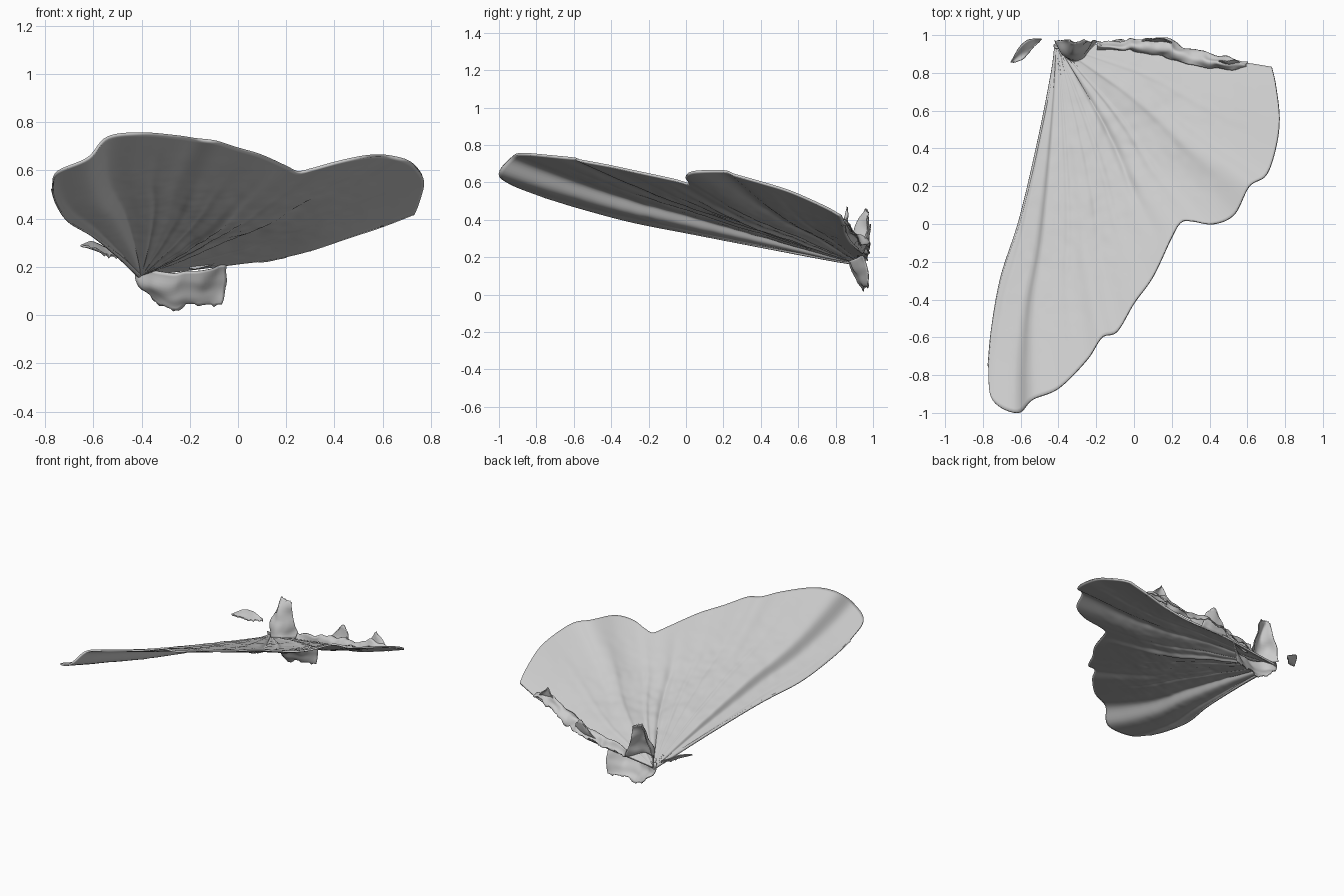
import bpy, math, random
from mathutils import Vector, noise

if "Cube" in bpy.data.objects:
    bpy.data.objects.remove(bpy.data.objects["Cube"])
random.seed(4)


def resample(pts, n):
    """Smooth curve through the points, n+1 samples evenly spaced by length."""
    p = [Vector(q) for q in pts]
    p = [2 * p[0] - p[1]] + p + [2 * p[-1] - p[-2]]
    fine = []
    for i in range(1, len(p) - 2):
        a, b, c, d = p[i - 1:i + 3]
        for k in range(16):
            t = k / 16
            fine.append(0.5 * (2 * b + (c - a) * t + (2 * a - 5 * b + 4 * c - d) * t * t
                               + (3 * b - a - 3 * c + d) * t ** 3))
    fine.append(p[-2])
    dist = [0.0]
    for a, b in zip(fine, fine[1:]):
        dist.append(dist[-1] + (b - a).length)
    out, j = [], 0
    for k in range(n + 1):
        s = dist[-1] * k / n
        while j < len(fine) - 2 and dist[j + 1] < s:
            j += 1
        t = (s - dist[j]) / max(dist[j + 1] - dist[j], 1e-9)
        out.append(fine[j].lerp(fine[j + 1], min(t, 1)))
    return out


def sheet(name, rows, thick):
    """Skin a grid of points into a thin smooth sheet."""
    n = len(rows[0])
    faces = [(r * n + c, r * n + c + 1, (r + 1) * n + c + 1, (r + 1) * n + c)
             for r in range(len(rows) - 1) for c in range(n - 1)]
    me = bpy.data.meshes.new(name)
    me.from_pydata([v for row in rows for v in row], [], faces)
    ob = bpy.data.objects.new(name, me)
    bpy.context.collection.objects.link(ob)
    me.shade_smooth()
    if thick:
        s = ob.modifiers.new("thickness", 'SOLIDIFY')
        s.thickness, s.offset = thick, 0
    return ob


def flap(name, curves, n=28, m=14, crumple=0.012, thick=0.006):
    """Torn scrap of membrane lofted through a few curves, with a crumpled surface."""
    lines = [resample(c, n) for c in curves]
    cols = [resample([l[i] for l in lines], m) for i in range(n + 1)]
    for col in cols:
        for k, v in enumerate(col):
            v += noise.noise_vector(v * 14) * crumple
            v.y = min(v.y, 0.985)
            if k == m:                       # ragged torn edge
                v.z += random.uniform(-0.008, 0.008)
    return sheet(name, cols, thick)


# Wing pair: outlines of leading edge, scalloped outer margin and hind edge
leading = [(-.41, .95, .165), (-.43, .8, .185), (-.50, .45, .25), (-.60, .03, .33),
           (-.70, -.28, .39), (-.75, -.55, .46), (-.77, -.75, .52)]
margin = [(-.77, -.75, .52), (-.75, -.93, .59), (-.62, -1, .65), (-.54, -.93, .735),
          (-.40, -.87, .752), (-.25, -.72, .74), (-.17, -.60, .728), (-.09, -.57, .718),
          (0, -.42, .69), (.10, -.28, .66), (.20, -.07, .615), (.25, .01, .592),
          (.31, .015, .605), (.42, 0, .635), (.53, .05, .657), (.61, .20, .66),
          (.70, .26, .64), (.75, .40, .60), (.77, .56, .55), (.75, .74, .47), (.73, .83, .42)]
hind = [(-.41, .95, .165), (-.2, .95, .19), (0, .95, .215), (.15, .93, .235),
        (.3, .89, .27), (.45, .86, .32), (.6, .85, .37), (.73, .83, .42)]
NU, NV = 150, 90
A, M, B = resample(leading, NV), resample(margin, NU), resample(hind, NV)
root, tip, corner = A[0], M[0], M[-1]

veins = [.06, .16, .26, .36, .45, .62, .74, .86]
rows = []
for j in range(NV + 1):
    v, row = j / NV, []
    for i in range(NU + 1):
        u = i / NU
        p = A[j].lerp(B[j], u) + root.lerp(M[i], v) - root.lerp(tip.lerp(corner, u), v)
        fade = math.sin(math.pi * min(1, v * 1.02)) * math.sin(math.pi * u) ** .5
        z = sum(.006 * math.exp(-((u - w) / .012) ** 2) for w in veins)
        z -= .016 * math.exp(-((u - .54) / .018) ** 2)       # fold between the two wings
        z += .008 * noise.noise(p * 6) + .004 * noise.noise(p * 18)
        p.z += z * fade
        row.append(p)
    rows.append(row)
sheet("wing_pair", rows, .012)

# Thickened leading-edge rib
rib = bpy.data.curves.new("leading_rib", 'CURVE')
rib.dimensions, rib.bevel_depth, rib.bevel_resolution = '3D', .011, 2
sp = rib.splines.new('POLY')
sp.points.add(NV)
for k, p in enumerate(A):
    sp.points[k].co = (*p, 1)
    sp.points[k].radius = 1 - .5 * k / NV
bpy.context.collection.objects.link(bpy.data.objects.new("leading_rib", rib))

# Lower body shell, cut off at the back
flap("lower_body_shell", [
    [(-.42, .93, .20), (-.28, .88, .17), (-.15, .89, .19), (-.05, .95, .21)],
    [(-.42, .95, .14), (-.29, .90, .11), (-.16, .91, .12), (-.05, .97, .14)],
    [(-.36, .97, .07), (-.27, .95, .02), (-.2, .95, .04), (-.07, .98, .05)]])

# Upper body lobe standing above the wing root
flap("upper_body_lobe", [
    [(-.42, .97, .18), (-.36, .88, .19), (-.28, .87, .2), (-.2, .97, .2)],
    [(-.41, .97, .28), (-.36, .90, .29), (-.29, .89, .3), (-.23, .97, .29)],
    [(-.37, .97, .37), (-.34, .93, .38), (-.31, .92, .39), (-.25, .97, .37)],
    [(-.34, .98, .44), (-.32, .96, .46), (-.29, .96, .45), (-.27, .98, .43)]])

# Crumpled membrane along the hind edge
flap("hind_fold", [
    [(-.2, .92, .2), (.0, .91, .23), (.15, .89, .26), (.3, .85, .31), (.45, .82, .36), (.6, .83, .38)],
    [(-.2, .94, .24), (.0, .94, .27), (.15, .93, .31), (.3, .89, .33), (.45, .84, .4), (.58, .85, .4)],
    [(-.2, .97, .2), (.0, .98, .23), (.14, .985, .27), (.3, .93, .28), (.45, .89, .34), (.6, .86, .38)]],
    n=60, crumple=.022)
flap("hind_spike", [
    [(.42, .84, .35), (.5, .84, .36), (.58, .85, .37)],
    [(.45, .86, .41), (.5, .85, .42), (.54, .86, .41)],
    [(.47, .87, .45), (.48, .87, .465), (.5, .87, .45)]], n=12, m=8)
flap("torn_root_strip", [
    [(.0, .95, .22), (.1, .94, .22), (.2, .92, .24)],
    [(.05, .97, .27), (.12, .97, .29), (.2, .95, .3)],
    [(.12, .98, .35), (.15, .98, .37), (.18, .97, .35)]], n=14, m=8)

# Loose scrap in front of the root
flap("loose_scrap", [
    [(-.65, .86, .29), (-.61, .93, .305), (-.56, .975, .285), (-.49, .98, .25)],
    [(-.65, .855, .285), (-.60, .90, .275), (-.55, .94, .26), (-.49, .98, .24)],
    [(-.64, .855, .28), (-.59, .87, .275), (-.545, .92, .245), (-.49, .978, .24)]],
    n=20, m=8, crumple=.004)
